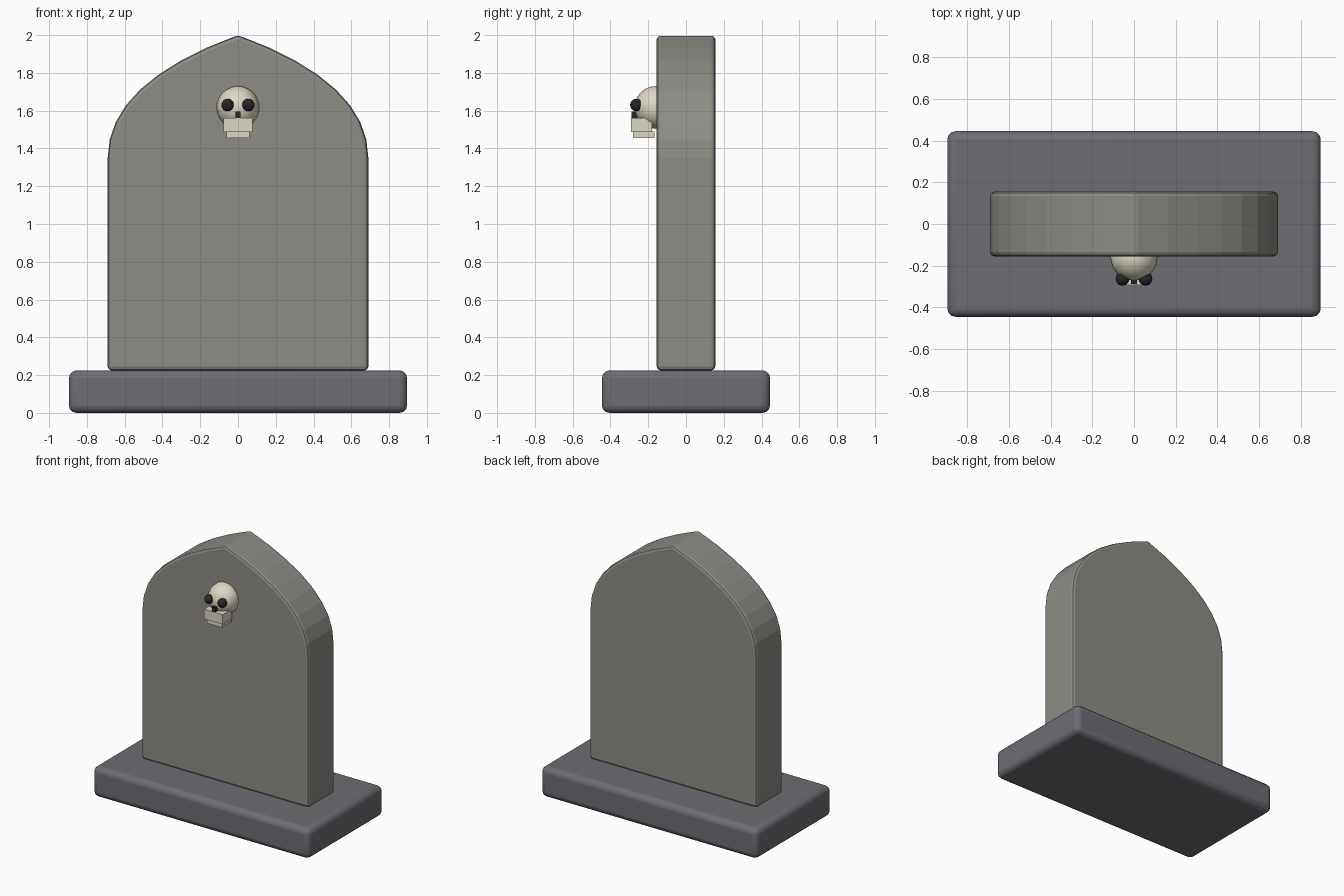
import bpy, bmesh, math

if "Cube" in bpy.data.objects:
    bpy.data.objects.remove(bpy.data.objects["Cube"])


def material(name, rgb):
    m = bpy.data.materials.new(name)
    m.diffuse_color = (*rgb, 1)
    m.use_nodes = True
    m.node_tree.nodes["Principled BSDF"].inputs["Base Color"].default_value = m.diffuse_color
    return m


STONE = material("stone", (0.27, 0.265, 0.24))
BASE = material("base_stone", (0.155, 0.15, 0.17))
BONE = material("bone", (0.72, 0.68, 0.56))
DARK = material("dark", (0.02, 0.02, 0.022))


def finish(ob, name, mat, bevel=0.0, segments=3, smooth=True):
    ob.name = name
    ob.data.materials.append(mat)
    if bevel:
        mod = ob.modifiers.new("bevel", 'BEVEL')
        mod.width, mod.segments = bevel, segments
        mod.limit_method = 'ANGLE'
        mod.angle_limit = math.radians(30)
    if smooth:
        bpy.ops.object.select_all(action='DESELECT')
        ob.select_set(True)
        bpy.context.view_layer.objects.active = ob
        bpy.ops.object.shade_smooth_by_angle(angle=math.radians(30))
    return ob


def box(name, lo, hi, mat, **kw):
    centre = [(a + b) / 2 for a, b in zip(lo, hi)]
    bpy.ops.mesh.primitive_cube_add(size=1, location=centre)
    ob = bpy.context.object
    ob.scale = [b - a for a, b in zip(lo, hi)]
    bpy.ops.object.transform_apply(location=False, rotation=False, scale=True)
    return finish(ob, name, mat, **kw)


def ball(name, loc, r, mat, seg=16, rings=12):
    bpy.ops.mesh.primitive_uv_sphere_add(segments=seg, ring_count=rings, radius=r, location=loc)
    return finish(bpy.context.object, name, mat)


# Plinth
box("plinth", (-0.895, -0.445, 0), (0.895, 0.445, 0.225), BASE, bevel=0.04)

# Pointed-arch slab: straight sides, then a curve up to the apex
W, D, BOTTOM, SPRING, CONTROL, TOP, N = 0.69, 0.155, 0.225, 1.35, 1.75, 2.0, 8
right = [(W, BOTTOM)]
for i in range(N + 1):
    t = i / N
    right.append((W * (1 - t * t), (1 - t) ** 2 * SPRING + 2 * t * (1 - t) * CONTROL + t * t * TOP))
outline = right + [(-x, z) for x, z in reversed(right[:-1])]
bm = bmesh.new()
face = bm.faces.new([bm.verts.new((x, -D, z)) for x, z in outline])
ext = bmesh.ops.extrude_face_region(bm, geom=[face])
bmesh.ops.translate(bm, vec=(0, 2 * D, 0),
                    verts=[v for v in ext["geom"] if isinstance(v, bmesh.types.BMVert)])
bmesh.ops.recalc_face_normals(bm, faces=bm.faces)
mesh = bpy.data.meshes.new("slab")
bm.to_mesh(mesh)
bm.free()
slab = bpy.data.objects.new("slab", mesh)
bpy.context.collection.objects.link(slab)
finish(slab, "slab", STONE, bevel=0.02, segments=2, smooth=False)

# Skull ornament
ball("skull_cranium", (0, -0.16, 1.617), 0.113, BONE)
for side, s in (("left", -1), ("right", 1)):
    ball("skull_eye_" + side, (s * 0.055, -0.263, 1.63), 0.033, DARK, 12, 8)
box("skull_nose", (-0.014, -0.288, 1.548), (0.014, -0.255, 1.595), DARK, smooth=False)
box("skull_upper_jaw", (-0.077, -0.292, 1.488), (0.077, -0.18, 1.56), BONE, smooth=False)
box("skull_lower_jaw", (-0.062, -0.28, 1.455), (0.062, -0.167, 1.49), BONE, smooth=False)
